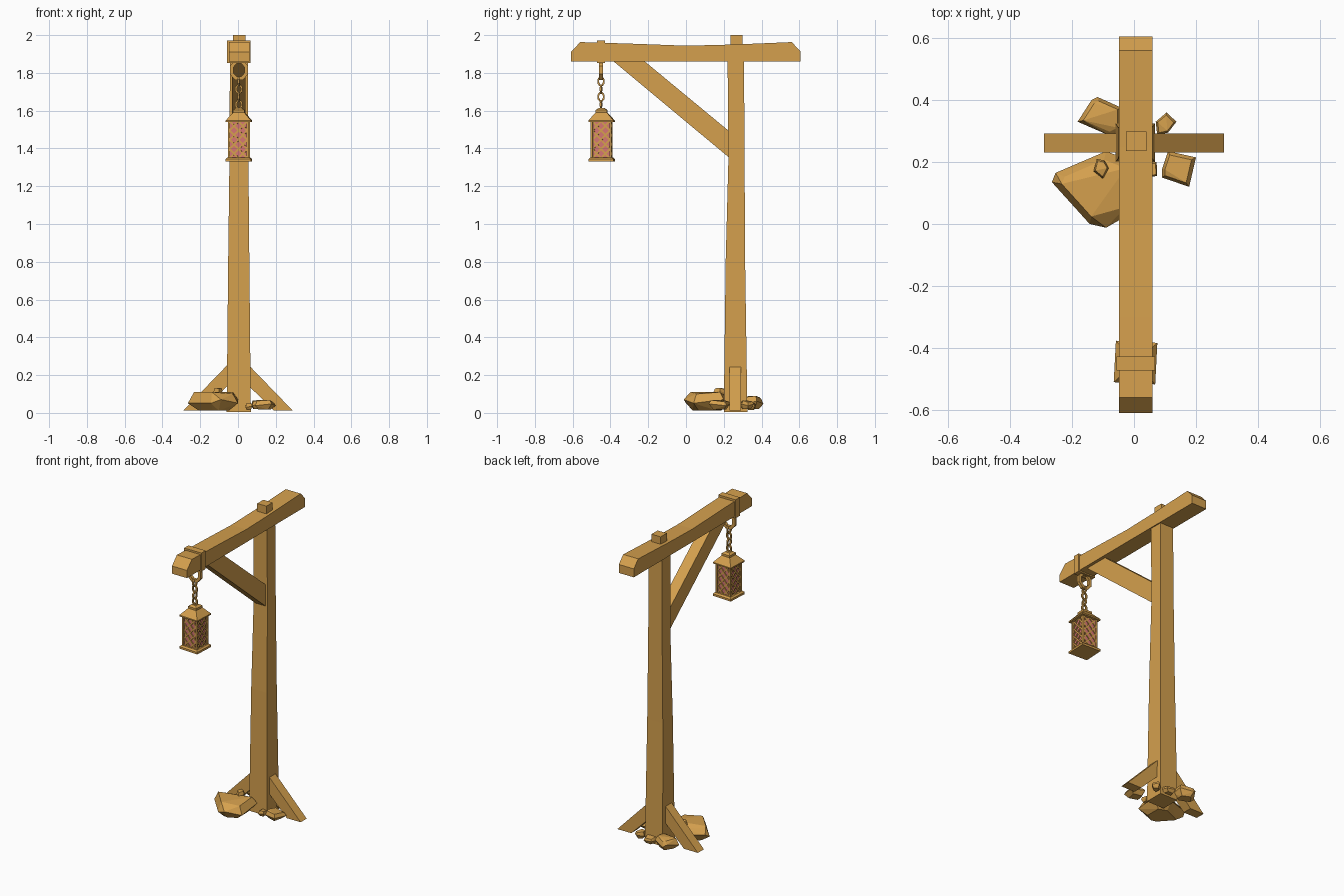
import bpy, bmesh, math
from mathutils import Vector, Matrix

old = bpy.data.objects.get("Cube")
if old:
    bpy.data.objects.remove(old)


def material(name, rgb):
    m = bpy.data.materials.new(name)
    m.use_nodes = True
    m.diffuse_color = (*rgb, 1)
    bsdf = next(n for n in m.node_tree.nodes if n.type == 'BSDF_PRINCIPLED')
    bsdf.inputs["Base Color"].default_value = (*rgb, 1)
    return m


wood = material("warm tan", (0.66, 0.35, 0.075))
pink = material("pink glass", (0.66, 0.18, 0.17))


def finish(bm, name, mat=wood):
    bmesh.ops.recalc_face_normals(bm, faces=bm.faces)
    mesh = bpy.data.meshes.new(name)
    bm.to_mesh(mesh)
    bm.free()
    mesh.materials.append(mat)
    ob = bpy.data.objects.new(name, mesh)
    bpy.context.scene.collection.objects.link(ob)
    return ob


def loft(name, rings, mat=wood):
    """Skin a stack of equal-sized point rings and cap both ends."""
    bm = bmesh.new()
    rows = [[bm.verts.new(p) for p in ring] for ring in rings]
    n = len(rows[0])
    for a, b in zip(rows, rows[1:]):
        for i in range(n):
            j = (i + 1) % n
            bm.faces.new((a[i], a[j], b[j], b[i]))
    bm.faces.new(rows[0])
    bm.faces.new(rows[-1])
    return finish(bm, name, mat)


def rect(x0, x1, y0, y1, z):
    return [(x0, y0, z), (x1, y0, z), (x1, y1, z), (x0, y1, z)]


def box(name, x0, x1, y0, y1, z0, z1, mat=wood):
    return loft(name, [rect(x0, x1, y0, y1, z) for z in (z0, z1)], mat)


def rock(name, outline, z0, z1):
    """Chipped stone: hull of a narrow base, a full waist and a flat top."""
    bm = bmesh.new()
    c = sum((Vector(p) for p in outline), Vector((0, 0))) / len(outline)
    h = z1 - z0
    for k, (x, y) in enumerate(outline):
        for scale, z in ((0.6, z0), (1, z0 + h * (0.4 + 0.2 * (k % 2))), (0.78, z1 - 0.1 * h * (k % 3))):
            p = c + (Vector((x, y)) - c) * scale
            bm.verts.new((p.x, p.y, z))
    res = bmesh.ops.convex_hull(bm, input=bm.verts)
    loose = {g for g in res["geom_interior"] + res["geom_unused"] if isinstance(g, bmesh.types.BMVert)}
    bmesh.ops.delete(bm, geom=list(loose), context='VERTS')
    bmesh.ops.dissolve_limit(bm, angle_limit=math.radians(4), verts=bm.verts, edges=bm.edges)
    finish(bm, name)


def link(name, centre, rx, rz, thick, turn, sides=8):
    """Faceted chain link standing upright, turned about z."""
    bm = bmesh.new()
    rows = []
    for i in range(sides):
        a = 2 * math.pi * (i + 0.5) / sides
        row = []
        for dr, dy in ((-1, -1), (1, -1), (1, 1), (-1, 1)):
            row.append(bm.verts.new(((rx + dr * thick) * math.cos(a), dy * thick, (rz + dr * thick) * math.sin(a))))
        rows.append(row)
    for i in range(sides):
        a, b = rows[i], rows[(i + 1) % sides]
        for j in range(4):
            k = (j + 1) % 4
            bm.faces.new((a[j], a[k], b[k], b[j]))
    bm.transform(Matrix.Translation(centre) @ Matrix.Rotation(turn, 4, 'Z'))
    return finish(bm, name)


# Tapered post with its tenon showing above the beam
loft("post", [rect(-0.06, 0.068, 0.2, 0.325, 0.005),
              rect(-0.052, 0.06, 0.21, 0.313, 0.8),
              rect(-0.045, 0.055, 0.225, 0.31, 1.36),
              rect(-0.043, 0.053, 0.22, 0.307, 1.88)])
box("post_tenon", -0.026, 0.04, 0.235, 0.298, 1.9, 2.0)

# Sagging crossbeam with chamfered ends
beam = [(-0.61, 1.86), (0, 1.86), (0.605, 1.86), (0.605, 1.915), (0.56, 1.963),
        (0.25, 1.95), (0, 1.944), (-0.3, 1.955), (-0.56, 1.963), (-0.61, 1.91)]
loft("crossbeam", [[(x, y, z) for y, z in beam] for x in (-0.048, 0.06)])

# Diagonal brace
brace = [(-0.385, 1.862), (-0.22, 1.862), (0.23, 1.49), (0.23, 1.35)]
loft("brace", [[(x, y, z) for y, z in brace] for x in (-0.032, 0.04)])

# Struts at the foot of the post
strut = [(0.05, 0.26), (0.29, 0.012), (0.19, 0.012), (0.05, 0.15)]
for side, label in ((1, "left"), (-1, "right")):
    loft("foot_strut_" + label, [[(side * x, y, z) for x, z in strut] for y in (0.23, 0.292)])

# Strap around the beam, hanger and chain
LX, LY = 0.005, -0.45
box("beam_strap", -0.057, 0.067, LY - 0.022, LY + 0.022, 1.852, 1.972)
link("hanger_ring", (LX, LY, 1.815), 0.042, 0.048, 0.01, 0).scale.y = 1
for i in range(4):
    link("chain_link_%d" % (i + 1), (LX, LY, 1.755 - i * 0.041), 0.016, 0.022, 0.005,
         math.radians(85 if i % 2 == 0 else -5))

# Lantern, built around its own axis and then turned slightly
parts = []


def square(h, z):
    return rect(-h, h, -h, h, z)


parts.append(loft("lantern_base", [square(0.067, 1.33), square(0.067, 1.343), square(0.058, 1.352)]))
parts.append(loft("lantern_roof", [square(0.067, 1.54), square(0.067, 1.548), square(0.028, 1.592)]))
parts.append(loft("lantern_cap", [square(0.03, 1.59), square(0.03, 1.603), square(0.016, 1.613)]))
parts.append(loft("lantern_glass", [square(0.046, 1.345), square(0.046, 1.545)], pink))
for sx in (-1, 1):
    for sy in (-1, 1):
        xs, ys = sorted((sx * 0.044, sx * 0.055)), sorted((sy * 0.044, sy * 0.055))
        parts.append(box("lantern_corner", *xs, *ys, 1.345, 1.545))

# Diagonal lattice over each pane, clipped to the pane height
W, Z0, Z1, STEP = 0.046, 1.348, 1.543, 0.049
for face in range(4):
    bm = bmesh.new()
    for slope in (-1, 1):
        for k in range(-1, 4):
            low = Z0 + k * STEP
            t0 = max(0, (Z0 - low) / (2 * STEP))
            t1 = min(1, (Z1 - low) / (2 * STEP))
            a, b = [Vector((slope * W * (2 * t - 1), -0.049, low + 2 * STEP * t)) for t in (t0, t1)]
            d = b - a
            m = (Matrix.Translation((a + b) / 2) @ Matrix.Rotation(-math.atan2(d.z, d.x), 4, 'Y')
                 @ Matrix.Diagonal((d.length, 0.006, 0.009, 1)))
            bmesh.ops.create_cube(bm, size=1, matrix=m)
    bm.transform(Matrix.Rotation(face * math.pi / 2, 4, 'Z'))
    parts.append(finish(bm, "lantern_lattice"))
for p in parts:
    p.location = (LX, LY + 0.003, 0)
    p.rotation_euler.z = math.radians(-3)

# Stones piled around the foot
rock("large_stone", [(-0.265, 0.135), (-0.253, 0.165), (-0.09, 0.235), (0, 0.2),
                     (0, 0.04), (-0.09, -0.012), (-0.143, 0.0)], 0.012, 0.11)
rock("top_pebble", [(-0.13, 0.17), (-0.12, 0.21), (-0.095, 0.205), (-0.082, 0.18), (-0.1, 0.145)], 0.09, 0.133)
rock("back_right_stone", [(-0.182, 0.33), (-0.137, 0.4), (-0.118, 0.41), (-0.04, 0.375),
                          (-0.04, 0.3), (-0.073, 0.283)], 0.02, 0.09)
rock("back_left_stone", [(0.07, 0.33), (0.105, 0.36), (0.137, 0.33), (0.11, 0.295), (0.075, 0.287)], 0.02, 0.065)
rock("front_left_stone", [(0.09, 0.175), (0.11, 0.235), (0.2, 0.215), (0.178, 0.12), (0.09, 0.15)], 0.018, 0.068)
rock("left_pebble", [(0.04, 0.15), (0.04, 0.2), (0.073, 0.2), (0.075, 0.155)], 0.015, 0.05)
rock("back_pebble", [(-0.02, 0.32), (-0.01, 0.37), (0.05, 0.365), (0.055, 0.32)], 0.015, 0.055)
